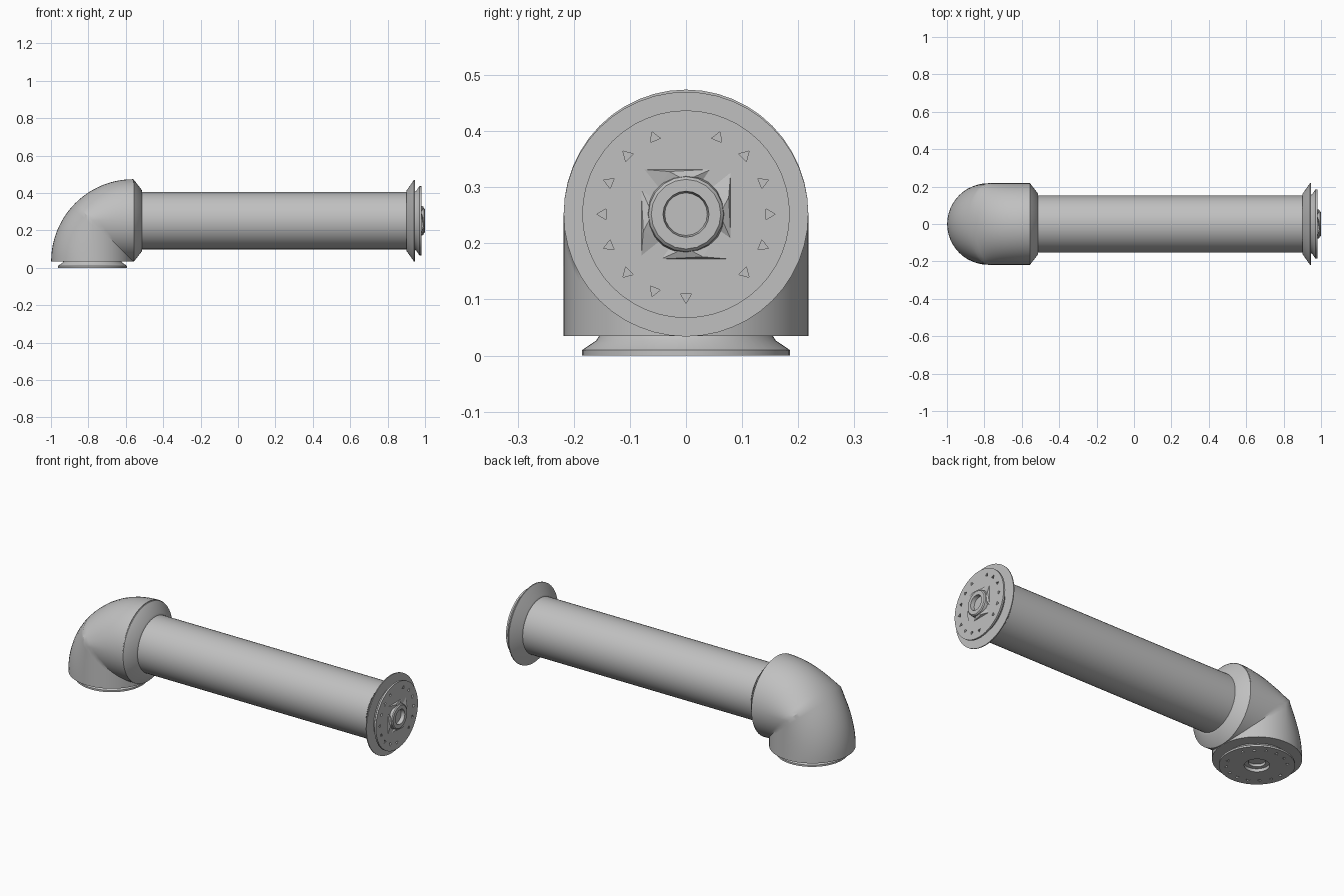
import bpy, bmesh, math
from mathutils import Matrix, Vector

if "Cube" in bpy.data.objects:
    bpy.data.objects.remove(bpy.data.objects["Cube"], do_unlink=True)

grey = bpy.data.materials.new("light grey")
grey.use_nodes = True
COLOUR = (0.53, 0.53, 0.53, 1)
grey.diffuse_color = COLOUR
grey.node_tree.nodes["Principled BSDF"].inputs["Base Color"].default_value = COLOUR

R = 0.218          # elbow radius
AXIS = 0.252       # tube axis height
FLOOR = 0.035      # underside of the elbow
BEND = -0.56       # x of the elbow's open end


def make(name, bm, frame=Matrix(), angle=30):
    """Turn a bmesh into a shaded object."""
    bmesh.ops.remove_doubles(bm, verts=bm.verts, dist=1e-5)
    bmesh.ops.recalc_face_normals(bm, faces=bm.faces)
    bm.transform(frame)
    mesh = bpy.data.meshes.new(name)
    bm.to_mesh(mesh)
    bm.free()
    mesh.materials.append(grey)
    obj = bpy.data.objects.new(name, mesh)
    bpy.context.collection.objects.link(obj)
    bpy.ops.object.select_all(action='DESELECT')
    obj.select_set(True)
    bpy.context.view_layer.objects.active = obj
    if angle:
        bpy.ops.object.shade_smooth_by_angle(angle=math.radians(angle))
    return obj


def revolve(name, profile, frame, steps=48):
    """Spin (radius, height) points about local z."""
    bm = bmesh.new()
    verts = [bm.verts.new((r, 0, h)) for r, h in profile]
    edges = [bm.edges.new(pair) for pair in zip(verts, verts[1:])]
    bmesh.ops.spin(bm, geom=verts + edges, axis=(0, 0, 1), cent=(0, 0, 0),
                   angle=math.tau, steps=steps)
    return make(name, bm, frame)


def prism(bm, points, low, high):
    """Add a straight-sided solid over a flat outline."""
    base = bm.faces.new([bm.verts.new((x, y, low)) for x, y in points])
    top = bmesh.ops.extrude_face_region(bm, geom=[base])["geom"]
    bmesh.ops.translate(bm, vec=(0, 0, high - low),
                        verts=[v for v in top if isinstance(v, bmesh.types.BMVert)])


def cut_screw_holes(obj, frame):
    """Cut a ring of small three-sided holes, with two gaps."""
    bm = bmesh.new()
    for i in range(16):
        if i in (8, 1):
            continue
        a = math.tau * i / 16
        cx, cy = 0.148 * math.cos(a), 0.148 * math.sin(a)
        tri = [(cx + 0.011 * math.cos(b), cy + 0.011 * math.sin(b))
               for b in (a + math.tau * k / 3 for k in range(3))]
        prism(bm, tri, 0.025, 0.045)
    cutter = make("hole_cutter", bm, frame, 0)
    cutter.hide_render = True
    mod = obj.modifiers.new("holes", 'BOOLEAN')
    mod.operation, mod.solver, mod.object = 'DIFFERENCE', 'EXACT', cutter
    bpy.context.view_layer.objects.active = obj
    bpy.ops.object.modifier_apply(modifier=mod.name)
    bpy.data.objects.remove(cutter, do_unlink=True)


along_x = Matrix.Translation((0, 0, AXIS)) @ Matrix.Rotation(math.pi / 2, 4, 'Y')
end_frame = Matrix.Translation((0.945, 0, 0)) @ along_x
base_frame = Matrix.Translation((BEND - R, 0, FLOOR)) @ Matrix.Rotation(math.pi, 4, 'X') \
    @ Matrix.Rotation(math.pi, 4, 'Z')

# Elbow: mitred cylinders inside the bend, a rounded shell outside it
bm = bmesh.new()
rings, sides = 25, 48
loft = []
for i in range(rings):
    t = math.pi / 2 * i / (rings - 1)
    centre = R / max(math.cos(t), math.sin(t))
    ring = []
    for k in range(sides):
        phi = math.tau * k / sides
        c = math.cos(phi)
        dist = centre + c * (2 * R + 0.003 - centre if c > 0 else centre)
        ring.append(bm.verts.new((BEND - dist * math.cos(t), R * math.sin(phi),
                                  FLOOR + dist * math.sin(t))))
    loft.append(ring)
for a, b in zip(loft, loft[1:]):
    for k in range(sides):
        n = (k + 1) % sides
        bm.faces.new((a[k], a[n], b[n], b[k]))
bm.faces.new(loft[0])
bm.faces.new(loft[-1])
make("elbow", bm)

# Long tube with a tapered collar at the elbow and a flared lip at the end
revolve("elbow_collar", [(0, BEND), (R, BEND), (R, BEND + 0.004), (0.165, -0.515),
                         (0.152, -0.512)], along_x)
revolve("arm_tube", [(0.153, -0.53), (0.153, 0.92)], along_x)
revolve("end_flare", [(0.153, 0.9), (0.163, 0.902), (0.215, 0.939), (R, 0.94),
                      (R, 0.945), (0, 0.945)], along_x)

# Matching coupling flanges
rim = [(0.155, 0), (0.160, 0.008), (0.185, 0.025), (0.185, 0.035)]
end = revolve("end_flange", [(0, 0)] + rim + [(0, 0.035)], end_frame)
cut_screw_holes(end, end_frame)
base = revolve("base_flange", [(0, 0)] + rim + [(0.062, 0.035), (0.062, 0.018),
               (0.042, 0.018), (0.042, 0.004), (0, 0.004)], base_frame)
cut_screw_holes(base, base_frame)

# Hollow hub at the tip
revolve("tip_hub", [(0.070, 0.033), (0.067, 0.05), (0.062, 0.055), (0.041, 0.055),
                    (0.036, 0.022), (0, 0.022)], end_frame, 20)

# Four sloping lugs set around the hub
bm = bmesh.new()
for i in range(4):
    turn = Matrix.Rotation(math.pi / 2 * i, 4, 'Z')
    corners = [(-0.080, -0.078, 0.034), (-0.080, 0.045, 0.034), (-0.058, 0.030, 0.034),
               (-0.045, -0.050, 0.034), (-0.060, 0.0, 0.049), (-0.076, -0.030, 0.046)]
    verts = [bm.verts.new(turn @ Vector(c)) for c in corners]
    bmesh.ops.convex_hull(bm, input=verts)
make("hub_lugs", bm, end_frame, 0)
